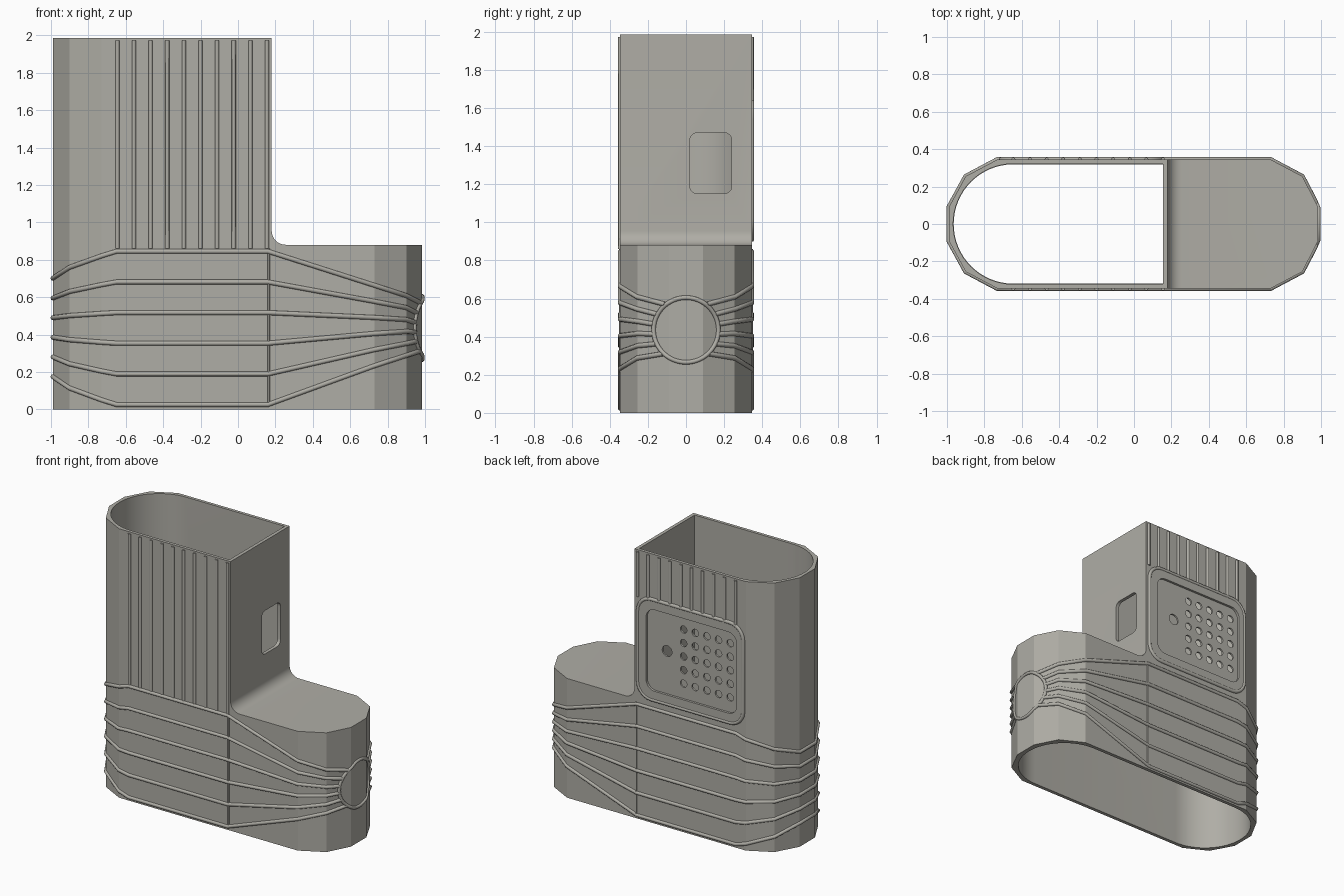
import bpy, bmesh, math

cube = bpy.data.objects.get("Cube")
if cube:
    bpy.data.objects.remove(cube, do_unlink=True)

grey = bpy.data.materials.new("warm_grey")
grey.use_nodes = True
grey.diffuse_color = (0.43, 0.42, 0.38, 1)
grey.node_tree.nodes["Principled BSDF"].inputs["Base Color"].default_value = (0.43, 0.42, 0.38, 1)


def activate(ob):
    bpy.ops.object.select_all(action='DESELECT')
    ob.select_set(True)
    bpy.context.view_layer.objects.active = ob


def link(name, data):
    ob = bpy.data.objects.new(name, data)
    bpy.context.collection.objects.link(ob)
    data.materials.append(grey)
    return ob


def prism(name, outlines, axis, lo, hi):
    """Extrude closed 2D outlines along an axis."""
    place = {'x': lambda a, b, t: (t, a, b),
             'y': lambda a, b, t: (a, t, b),
             'z': lambda a, b, t: (a, b, t)}[axis]
    bm = bmesh.new()
    for pts in outlines:
        low = [bm.verts.new(place(a, b, lo)) for a, b in pts]
        top = [bm.verts.new(place(a, b, hi)) for a, b in pts]
        bm.faces.new(low)
        bm.faces.new(top)
        for i in range(len(pts)):
            j = (i + 1) % len(pts)
            bm.faces.new((low[i], low[j], top[j], top[i]))
    bmesh.ops.recalc_face_normals(bm, faces=bm.faces)
    me = bpy.data.meshes.new(name)
    bm.to_mesh(me)
    bm.free()
    return link(name, me)


def arc(cx, cy, r, start, end, n):
    return [(cx + r * math.cos(math.radians(start + (end - start) * i / n)),
             cy + r * math.sin(math.radians(start + (end - start) * i / n)))
            for i in range(n + 1)]


def rounded_rect(x0, x1, z0, z1, r):
    return (arc(x1 - r, z1 - r, r, 0, 90, 6) + arc(x0 + r, z1 - r, r, 90, 180, 6)
            + arc(x0 + r, z0 + r, r, 180, 270, 6) + arc(x1 - r, z0 + r, r, 270, 360, 6))


def cut(ob, cutter):
    mod = ob.modifiers.new("cut", 'BOOLEAN')
    mod.operation = 'DIFFERENCE'
    mod.solver = 'EXACT'
    mod.object = cutter
    activate(ob)
    bpy.ops.object.modifier_apply(modifier=mod.name)


def tubes(name, paths, radius, cyclic=False):
    """Round beads along polylines, as one mesh."""
    cu = bpy.data.curves.new(name, 'CURVE')
    cu.dimensions = '3D'
    cu.bevel_depth = radius
    cu.bevel_resolution = 2
    cu.use_fill_caps = True
    for pts in paths:
        sp = cu.splines.new('POLY')
        sp.points.add(len(pts) - 1)
        for p, co in zip(sp.points, pts):
            p.co = (*co, 1)
        sp.use_cyclic_u = cyclic
    ob = link(name, cu)
    activate(ob)
    bpy.ops.object.convert(target='MESH')
    bpy.ops.object.shade_smooth_by_angle(angle=math.radians(50))
    return ob


SIDE = 0.345   # half depth of the outer wall

# Outer shell: faceted oval plan, cut to an L with a filleted inner corner
half = [(0.985, 0.09), (0.9, 0.255), (0.73, SIDE), (-0.73, SIDE), (-0.9, 0.255), (-0.99, 0.09)]
plan = half + [(x, -y) for x, y in reversed(half)]
shell = prism("shell", [plan], 'z', 0, 1.985)
notch = [(1.3, 0.88)] + arc(0.255, 0.955, 0.075, 270, 180, 8) + [(0.18, 2.3), (1.3, 2.3)]
cutters = [prism("notch_cutter", [notch], 'y', -0.6, 0.6)]

# Smooth cavities: wide one below, tower one open at the top
wide = arc(0.635, 0, 0.319, -90, 90, 32) + arc(-0.645, 0, 0.319, 90, 270, 32)
tower = [(0.155, -0.322), (0.155, 0.322)] + arc(-0.645, 0, 0.322, 90, 270, 32)
cutters.append(prism("lower_cavity_cutter", [wide], 'z', -0.2, 0.85))
cutters.append(prism("tower_cavity_cutter", [tower], 'z', 0.845, 2.3))

# Window in the step wall
window = rounded_rect(0.02, 0.24, 1.15, 1.47, 0.04)
cutters.append(prism("window_cutter", [window], 'x', 0.1, 0.4))

# Back panel recess, grille holes and single button hole
recess = prism("recess_cutter", [rounded_rect(-0.66, 0.08, 0.98, 1.58, 0.07)], 'y', 0.335, 0.5)
cutters.append(recess)
holes = [arc(-0.215 - 0.095 * i, 1.09 + 0.1 * j, 0.027, 0, 345, 23)
         for i in range(5) for j in range(5)]
holes.append(arc(-0.08, 1.295, 0.04, 0, 345, 23))
cutters.append(prism("grille_cutter", holes, 'y', 0.25, 0.5))
for c in cutters:
    cut(shell, c)
activate(shell)
bpy.ops.object.shade_smooth_by_angle(angle=math.radians(15))

# Raised frame round the panel with a bead on its outer edge
outer = rounded_rect(-0.71, 0.15, 0.91, 1.65, 0.11)
frame = prism("panel_frame", [outer], 'y', 0.338, 0.352)
cut(frame, recess)
tubes("panel_bead", [[(x, SIDE, z) for x, z in outer]], 0.013, True)
for c in cutters:
    bpy.data.objects.remove(c, do_unlink=True)

# Vertical ribs on the tower, shorter above the back panel
rib_x = [-0.645 + 0.0889 * i for i in range(10)]
tubes("front_tower_ribs", [[(x, -SIDE, 0.86), (x, -SIDE, 1.972)] for x in rib_x], 0.011)
tubes("back_tower_ribs", [[(x, SIDE, 1.64), (x, SIDE, 1.972)] for x in rib_x], 0.011)

# Thin seam where the ribs change direction
tubes("side_seams", [[(0.165, s * SIDE, 0.025), (0.165, s * SIDE, 0.86)] for s in (-1, 1)], 0.006)


def end_x(y):
    """Outer wall position at the foot end."""
    return 0.985 - 0.085 * max(0, abs(y) - 0.09) / 0.165


# Horizontal ribs that wrap the body and gather at the round badge
bands = []
for i in range(6):
    side = 0.845 - 0.164 * i
    end = 0.70 - 0.105 * i
    t = i - 2.5
    tip_z = 0.44 - 0.052 * t
    tip_y = math.sqrt(0.175 ** 2 - (tip_z - 0.435) ** 2)
    run = [(end_x(tip_y), tip_y, tip_z),
           (0.9, 0.255, 0.448 - 0.064 * t),
           (0.73, SIDE, 0.448 - 0.086 * t),
           (0.16, SIDE, side), (-0.65, SIDE, side)]
    for f, (x, y) in zip((0.17, 0.59, 1), half[3:]):
        run.append((x, y, side + (end - side) * f))
    bands.append(run + [(x, -y, z) for x, y, z in reversed(run)])
tubes("wrap_ribs", bands, 0.013)

# Round badge rim that follows the faceted end
rim = []
for y, z in arc(0, 0.435, 0.17, 0, 352.5, 47):
    rim.append((end_x(y), y, z))
tubes("badge_rim", [rim], 0.012, True)
